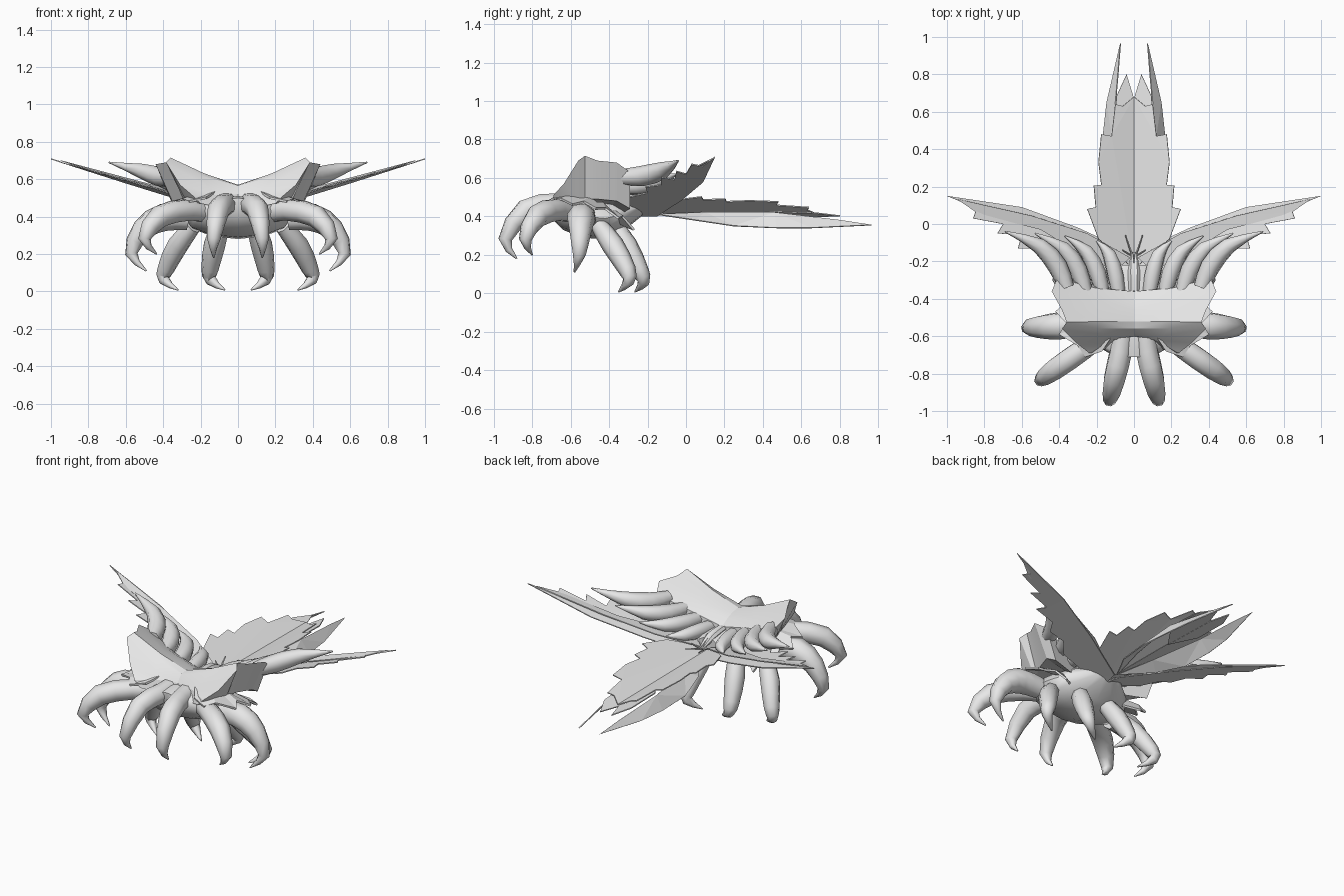
import bpy, bmesh, math
from mathutils import Vector

shell = bpy.data.materials.new("plain_grey")
shell.diffuse_color = (0.8, 0.8, 0.8, 1)


def finish(name, bm, smooth=None, thick=0, mirror=True):
    bmesh.ops.recalc_face_normals(bm, faces=bm.faces)
    me = bpy.data.meshes.new(name)
    bm.to_mesh(me)
    bm.free()
    ob = bpy.data.objects.new(name, me)
    bpy.context.collection.objects.link(ob)
    me.materials.append(shell)
    if thick:
        m = ob.modifiers.new("thickness", 'SOLIDIFY')
        m.thickness = thick
        m.offset = 0
    if mirror:
        ob.modifiers.new("mirror", 'MIRROR').use_clip = True
    if smooth:
        bpy.ops.object.select_all(action='DESELECT')
        ob.select_set(True)
        bpy.context.view_layer.objects.active = ob
        bpy.ops.object.shade_smooth_by_angle(angle=math.radians(smooth))
    return ob


def loft(name, rings, smooth=None, closed=True, thick=0, mirror=True):
    """Skin a list of equal-length point rings."""
    bm = bmesh.new()
    vs = [[bm.verts.new(p) for p in r] for r in rings]
    n = len(rings[0])
    for a, b in zip(vs, vs[1:]):
        for i in range(n if closed else n - 1):
            j = (i + 1) % n
            bm.faces.new((a[i], a[j], b[j], b[i]))
    if closed:
        bm.faces.new(vs[0])
        bm.faces.new(vs[-1])
    return finish(name, bm, smooth, thick, mirror)


def spline(pts, steps=2):
    """Catmull-Rom through (x, y, z, radius) points."""
    P = [Vector(p) for p in pts]
    P = [2 * P[0] - P[1]] + P + [2 * P[-1] - P[-2]]
    out = []
    for a, b, c, d in zip(P, P[1:], P[2:], P[3:]):
        for s in range(steps):
            t = s / steps
            out.append(0.5 * (2 * b + (c - a) * t + (2 * a - 5 * b + 4 * c - d) * t * t
                              + (3 * b - a - 3 * c + d) * t ** 3))
    return out + [P[-2]]


def horn(name, pts, sides=8, steps=2):
    """Tapered curved tube, mirrored to both sides."""
    path = spline(pts, steps)
    pos = [p.to_3d() for p in path]
    rings, u = [], Vector((0.3, 0.2, 1))
    for i, p in enumerate(path):
        t = (pos[min(i + 1, len(pos) - 1)] - pos[max(i - 1, 0)]).normalized()
        u = (u - t * u.dot(t)).normalized()
        w = t.cross(u)
        r = max(p[3], 0.004)
        rings.append([pos[i] + (u * math.cos(k * math.tau / sides)
                      + w * math.sin(k * math.tau / sides)) * r for k in range(sides)])
    return loft(name, rings, smooth=50)


def sheet(name, outline, height=None):
    """Thin jagged plate from an outline; height(x, y) fills in z."""
    bm = bmesh.new()
    f = bm.faces.new([bm.verts.new(p if height is None else (p[0], p[1], height(*p)))
                      for p in outline])
    bmesh.ops.triangulate(bm, faces=[f])
    return finish(name, bm, thick=0.006)


# flared saddle carapace: centre y, centre z, peak x y z, lower x z
rows = [(-0.60, 0.52, 0.24, -0.69, 0.51, 0.20, 0.47),
        (-0.585, 0.545, 0.31, -0.635, 0.57, 0.25, 0.48),
        (-0.56, 0.565, 0.385, -0.56, 0.69, 0.28, 0.49),
        (-0.52, 0.57, 0.36, -0.525, 0.715, 0.29, 0.49),
        (-0.46, 0.56, 0.385, -0.46, 0.69, 0.31, 0.49),
        (-0.41, 0.54, 0.44, -0.36, 0.68, 0.35, 0.48),
        (-0.36, 0.51, 0.41, -0.29, 0.63, 0.34, 0.44)]
loft("carapace", [[(0, yc, zc), (px * 0.5, yc * 0.75 + py * 0.25, zc + (pz - zc) * 0.42),
                   (px, py, pz), (lx, py, lz), (0, yc, lz - 0.04)]
                  for yc, zc, px, py, pz, lx, lz in rows], smooth=20)

# rounded underbody: y, half width, centre z, half height
hull = [(-0.71, 0.10, 0.45, 0.05), (-0.64, 0.22, 0.42, 0.09), (-0.54, 0.29, 0.40, 0.11),
        (-0.42, 0.28, 0.39, 0.11), (-0.33, 0.22, 0.41, 0.09), (-0.22, 0.07, 0.45, 0.04)]
loft("underbody", [[(w * math.cos(a), y, z + h * math.sin(a))
                    for a in (k * math.tau / 12 for k in range(12))]
                   for y, w, z, h in hull], smooth=45, mirror=False)

# jagged rim shading the leg sockets
rim = [(0.17, -0.68, 0.50), (0.26, -0.71, 0.48), (0.30, -0.65, 0.49), (0.40, -0.59, 0.46),
       (0.36, -0.53, 0.475), (0.42, -0.47, 0.44), (0.36, -0.42, 0.44), (0.38, -0.35, 0.39),
       (0.31, -0.33, 0.40), (0.28, -0.27, 0.33)]
loft("socket_rim", [[(x * 0.7, -0.46 + (y + 0.46) * 0.65, z + 0.03) for x, y, z in rim], rim],
     closed=False, thick=0.012)

# legs, front to back
horn("front_fang", [(0.06, -0.56, 0.47, 0.06), (0.07, -0.68, 0.46, 0.062),
                    (0.105, -0.83, 0.435, 0.06), (0.13, -0.94, 0.28, 0.036),
                    (0.13, -0.88, 0.18, 0)])
horn("second_leg", [(0.18, -0.60, 0.42, 0.055), (0.27, -0.67, 0.435, 0.06),
                    (0.42, -0.775, 0.40, 0.06), (0.50, -0.835, 0.28, 0.034),
                    (0.435, -0.80, 0.20, 0)])
horn("third_leg", [(0.27, -0.53, 0.39, 0.065), (0.40, -0.545, 0.395, 0.075),
                   (0.51, -0.55, 0.33, 0.06), (0.57, -0.555, 0.20, 0.034),
                   (0.49, -0.58, 0.11, 0)])
horn("outer_rear_leg", [(0.24, -0.45, 0.35, 0.045), (0.32, -0.38, 0.25, 0.058),
                        (0.385, -0.305, 0.12, 0.046), (0.395, -0.30, 0.06, 0.03),
                        (0.32, -0.35, 0.008, 0.004)])
horn("inner_rear_leg", [(0.09, -0.38, 0.36, 0.045), (0.125, -0.31, 0.25, 0.058),
                        (0.15, -0.24, 0.12, 0.046), (0.145, -0.22, 0.06, 0.032),
                        (0.07, -0.265, 0.008, 0.004)])

# rows of swept horns behind the carapace: root x, root z, tip x y z
swept = [(0.08, 0.49, 0.20, -0.09, 0.50), (0.165, 0.52, 0.37, -0.065, 0.55),
         (0.26, 0.56, 0.53, -0.05, 0.62), (0.36, 0.61, 0.69, -0.04, 0.69)]
for i, (x, z, tx, ty, tz) in enumerate(swept):
    d, s = tx - x, 0.85 + 0.06 * i
    horn(f"back_horn_{i + 1}", [(x, -0.40 + 0.02 * i, z - 0.005, 0.04 * s),
                               (x + d * 0.15, -0.28 + 0.018 * i, z, 0.052 * s),
                               (x + d * 0.45, -0.16 + 0.015 * i, z + (tz - z) * 0.4, 0.042 * s),
                               (tx, ty, tz, 0)])


# feathered wings: main sheet tilts up towards the front, upper blade tilts down
def ridge(x):
    return -0.15 + 0.4 * x - 0.12 * x * x


sheet("wing", [(0.0, -0.24), (0.02, -0.15), (0.30, -0.02), (0.60, 0.09), (1.0, 0.15),
               (0.84, 0.085), (0.86, 0.03), (0.70, 0.0), (0.73, -0.05), (0.60, -0.06),
               (0.62, -0.13), (0.50, -0.13), (0.45, -0.21), (0.36, -0.20), (0.28, -0.29),
               (0.08, -0.30)],
      lambda x, y: 0.395 + 0.315 * x - 0.08 * (y - ridge(x)))
sheet("upper_wing_blade", [(0.02, -0.18), (0.25, -0.05), (0.55, 0.045), (0.95, 0.135),
                           (0.84, 0.06), (0.62, 0.0), (0.50, -0.03), (0.30, -0.15),
                           (0.10, -0.25)],
      lambda x, y: 0.395 + 0.315 * x + 0.05 * (1 - x) + 0.15 * (y - ridge(x)))

# tail fan with raised edges
sheet("tail_fan", [(0, -0.24), (0.19, -0.08), (0.25, 0.08), (0.205, 0.09), (0.215, 0.205),
                   (0.175, 0.21), (0.19, 0.33), (0.175, 0.48), (0.12, 0.47), (0.10, 0.64),
                   (0.06, 0.63), (0, 0.68)],
      lambda x, y: 0.42 + 0.33 * x - 0.03 * max(0, y - 0.45))
sheet("tail_tip_feather", [(0, 0.3), (0.10, 0.45), (0.095, 0.68), (0.04, 0.80), (0, 0.67)],
      lambda x, y: 0.41 + 0.2 * x - 0.03 * max(0, y - 0.3))
# long drooping blades beside the tail
sheet("tail_blade", [(0.0, -0.15, 0.41), (0.12, 0.05, 0.38), (0.17, 0.25, 0.35),
                     (0.165, 0.47, 0.34), (0.145, 0.65, 0.34), (0.072, 0.965, 0.355),
                     (0.085, 0.80, 0.38), (0.115, 0.46, 0.42), (0.06, 0.10, 0.42)])

# small crest and feelers at the wing root
horn("root_crest", [(0.01, -0.36, 0.50, 0.018), (0.012, -0.25, 0.49, 0.02),
                    (0.01, -0.15, 0.45, 0.004)], sides=6)
for n, (x, y, z) in enumerate([(0.045, -0.06, 0.47), (0.06, -0.14, 0.47)]):
    horn(f"feeler_{n + 1}", [(0.008, -0.17, 0.44, 0.005), (x * 0.6, (y - 0.17) / 2, 0.455, 0.005),
                            (x, y, z, 0.002)], sides=5)
